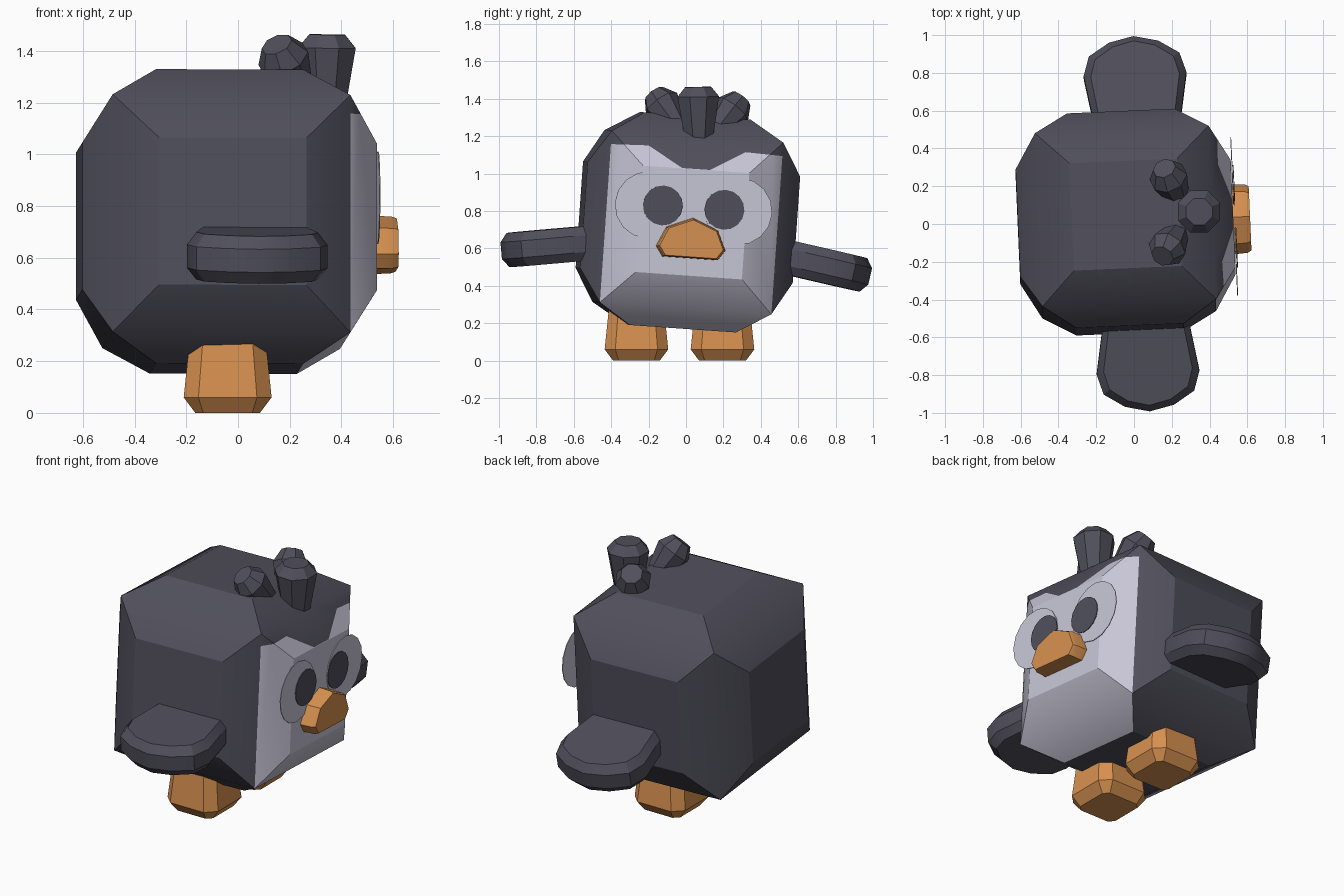
import bpy, bmesh, math
from mathutils import Vector, Matrix

cube = bpy.data.objects.get("Cube")
if cube:
    bpy.data.objects.remove(cube, do_unlink=True)


def material(name, rgb):
    m = bpy.data.materials.new(name)
    m.diffuse_color = (*rgb, 1)
    m.use_nodes = True
    for n in m.node_tree.nodes:
        if n.type == 'BSDF_PRINCIPLED':
            n.inputs["Base Color"].default_value = (*rgb, 1)
    return m


DARK = material("slate_feathers", (0.080, 0.078, 0.105))
PALE = material("pale_face", (0.578, 0.565, 0.679))
ORANGE = material("orange_skin", (0.679, 0.283, 0.080))

# The body, face and wings share one slightly tilted frame
FRAME = (Matrix.Translation((-0.045, 0.01, 0.74))
         @ Matrix.Rotation(math.radians(-4), 4, 'X')
         @ Matrix.Rotation(math.radians(2.5), 4, 'Z'))


def finish(name, bm, mats, matrix=Matrix()):
    bmesh.ops.recalc_face_normals(bm, faces=bm.faces[:])
    bm.transform(matrix)
    me = bpy.data.meshes.new(name)
    bm.to_mesh(me)
    bm.free()
    for m in mats:
        me.materials.append(m)
    ob = bpy.data.objects.new(name, me)
    bpy.context.collection.objects.link(ob)
    bpy.ops.object.select_all(action='DESELECT')
    ob.select_set(True)
    bpy.context.view_layer.objects.active = ob
    bpy.ops.object.shade_smooth_by_angle(angle=math.radians(30))
    return ob


def loft(name, rings, mat, matrix=Matrix()):
    """Skin a stack of equal-length closed rings and cap both ends."""
    bm = bmesh.new()
    vs = [[bm.verts.new(p) for p in r] for r in rings]
    n = len(vs[0])
    for a, b in zip(vs, vs[1:]):
        for i in range(n):
            j = (i + 1) % n
            bm.faces.new((a[i], a[j], b[j], b[i]))
    bm.faces.new(vs[0][::-1])
    bm.faces.new(vs[-1])
    return finish(name, bm, [mat], matrix)


# Body: chamfered cube (six squares, each ringed by four trapezoids)
D, H, C = 0.57, 0.285, 0.46
bm = bmesh.new()
corners = [(-1, -1), (1, -1), (1, 1), (-1, 1)]
for axis in range(3):
    for s in (-1, 1):
        def point(u, v, w):
            p = [0, 0, 0]
            p[axis], p[(axis + 1) % 3], p[(axis + 2) % 3] = s * w, u, v
            return bm.verts.new(p)
        inner = [point(u * H, v * H, D) for u, v in corners]
        outer = [point(u * C, v * C, C) for u, v in corners]
        bm.faces.new(inner)
        for i in range(4):
            j = (i + 1) % 4
            bm.faces.new((inner[i], outer[i], outer[j], inner[j]))
bmesh.ops.remove_doubles(bm, verts=bm.verts[:], dist=1e-4)
bmesh.ops.recalc_face_normals(bm, faces=bm.faces[:])


def cut(co, normal, test):
    """Slice only the front faces that pass the test."""
    fs = [f for f in bm.faces if f.calc_center_median().x > C + 0.005
          and test(f.calc_center_median())]
    geom = set(fs)
    for f in fs:
        geom.update(f.edges, f.verts)
    bmesh.ops.bisect_plane(bm, geom=list(geom), dist=1e-5, plane_co=co, plane_no=normal)


# Brow line of the pale face as (distance from middle, height)
brow = [(0.0, 0.287), (0.075, 0.287), (0.26, 0.395), (0.405, 0.39), (0.46, 0.25)]
for y, z in brow[1:-1]:
    for s in (-1, 1):
        cut((0, s * y, 0), (0, 1, 0), lambda c: c.z > 0)
for (y0, z0), (y1, z1) in zip(brow, brow[1:]):
    for s in (-1, 1):
        cut((0, s * y0, z0), (0, -s * (z1 - z0), y1 - y0),
            lambda c: c.z > 0 and y0 < s * c.y < y1)


def brow_height(y):
    y = abs(y)
    for (y0, z0), (y1, z1) in zip(brow, brow[1:]):
        if y <= y1:
            return z0 + (z1 - z0) * (y - y0) / (y1 - y0)
    return brow[-1][1]


bm.normal_update()
for f in bm.faces:
    c, n = f.calc_center_median(), f.normal
    front = c.x > C + 0.005 and c.z < brow_height(c.y)
    chin = n.x > 0.3 and n.z < -0.3
    f.material_index = 1 if front or chin else 0
finish("body", bm, [DARK, PALE], FRAME)


# Eyes: thin discs standing just in front of the face
def disc(name, y, z, r, x, mat):
    rings = [[Vector((x + dx, y + r * math.cos(t), z + r * math.sin(t)))
              for t in (math.tau * i / 16 for i in range(16))]
             for dx in (0, 0.004)]
    loft(name, rings, mat, FRAME)


for side, s in (("left", 1), ("right", -1)):
    disc(side + "_eye_white", s * 0.242, 0.077, 0.18, 0.574, PALE)
    disc(side + "_pupil", s * 0.165, 0.08, 0.107, 0.580, DARK)

# Beak: shallow seven-sided block
half = [(0.14, -0.032), (0.187, -0.138), (0.15, -0.192)]
shape = [(0, 0.025)] + half + [(-y, z) for y, z in half[::-1]]
loft("beak", [[(x, y * k, -0.1 + (z + 0.1) * k) for y, z in shape]
              for x, k in ((0.55, 1.0), (0.64, 0.97), (0.66, 0.91))], ORANGE, FRAME)

# Wings: rounded paddles with bevelled rims, drooping outwards
rim = [(-0.1, 0.215), (0, 0.235), (0.22, 0.272), (0.325, 0.24), (0.395, 0.13)]
rim = rim + [(0.425, 0)] + [(u, -v) for u, v in rim[::-1]]


def wing_ring(z, inset):
    k = 1 - inset / 0.272
    return [(v * k, u - inset * max(0, u) / 0.425, z) for u, v in rim]


wing_rings = [wing_ring(z, i) for z, i in
              ((-0.092, 0.037), (-0.045, 0), (0.045, 0), (0.092, 0.037))]
for side, s in (("left", 1), ("right", -1)):
    place = (FRAME @ Matrix.Diagonal((1, s, 1, 1))
             @ Matrix.Translation((0.085, 0.57, -0.155))
             @ Matrix.Rotation(math.radians(-9), 4, 'X'))
    loft(side + "_wing", wing_rings, DARK, place)


# Feet: tapered blocks with chamfered corners
def octagon(h, c, z):
    a = h - c
    return [(h, -a, z), (h, a, z), (a, h, z), (-a, h, z),
            (-h, a, z), (-h, -a, z), (-a, -h, z), (a, -h, z)]


foot_rings = [octagon(0.125, 0.03, 0), octagon(0.17, 0.057, 0.06),
              octagon(0.143, 0.05, 0.32)]
for side, y in (("left", 0.195), ("right", -0.265)):
    loft(side + "_foot", foot_rings, ORANGE, Matrix.Translation((-0.04, y, 0)))


# Head tufts: knobs that widen towards a faceted cap
def tuft(name, base, tip, profile):
    base, tip = Vector(base), Vector(tip)
    axis = tip - base
    turn = axis.to_track_quat('Z', 'Y').to_matrix().to_4x4()
    rings = [[(r * math.cos(t), r * math.sin(t), k * axis.length)
              for t in (math.tau * (i + 0.5) / 8 for i in range(8))]
             for k, r in profile]
    loft(name, rings, DARK, Matrix.Translation(base) @ turn)


tuft("middle_tuft", (0.34, 0.07, 1.12), (0.345, 0.065, 1.463),
     ((0, 0.07), (0.85, 0.12), (1, 0.075)))
knob = ((0, 0.055), (0.72, 0.103), (1, 0.062))
tuft("right_tuft", (0.24, -0.03, 1.23), (0.15, -0.17, 1.425), knob)
tuft("left_tuft", (0.24, 0.13, 1.19), (0.16, 0.295, 1.40), knob)
